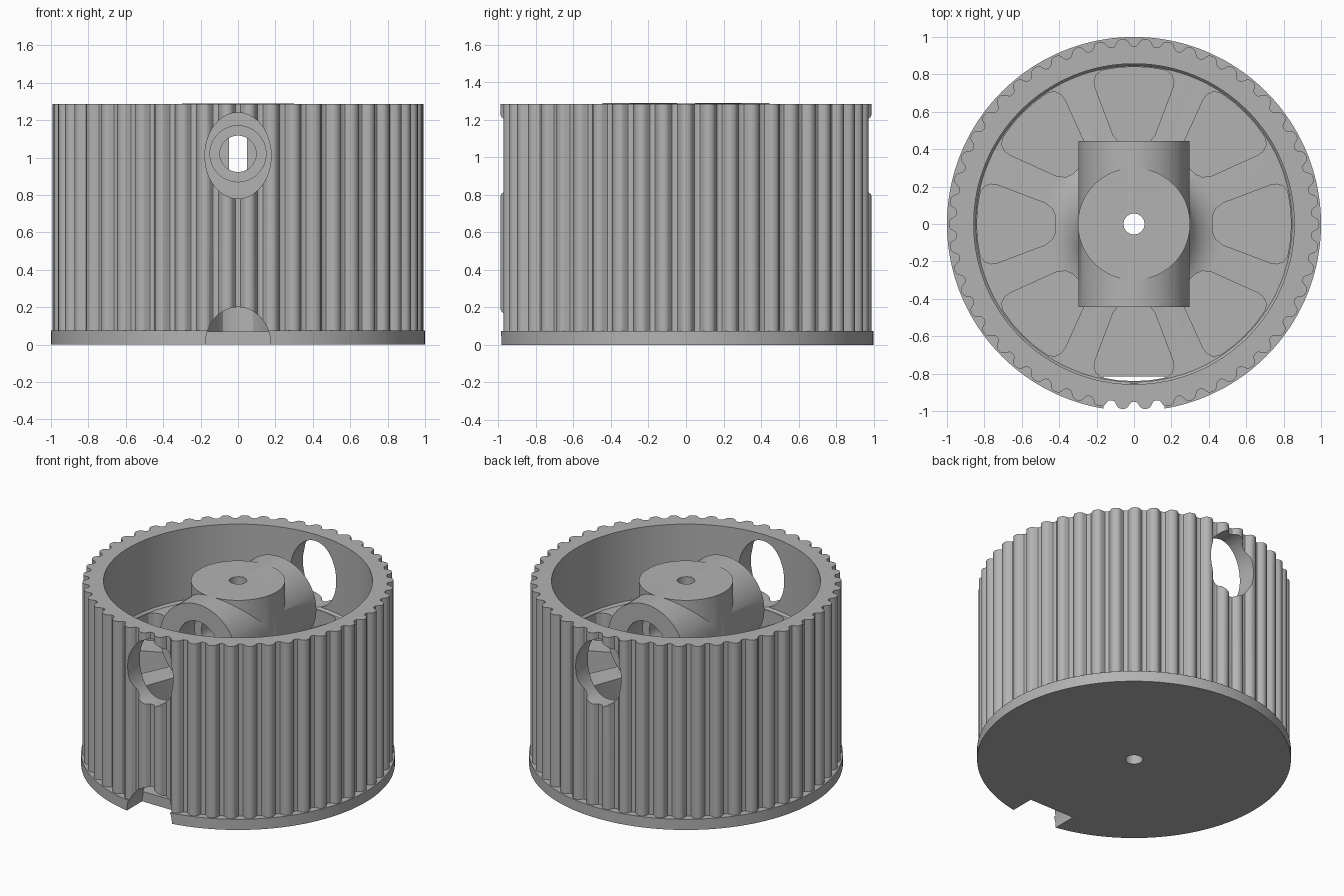
import bpy, bmesh, math
from mathutils import Matrix

if "Cube" in bpy.data.objects:
    bpy.data.objects.remove(bpy.data.objects["Cube"], do_unlink=True)

grey = bpy.data.materials.new("plain grey")
grey.use_nodes = True
grey.diffuse_color = (0.45, 0.45, 0.45, 1)
grey.node_tree.nodes["Principled BSDF"].inputs["Base Color"].default_value = grey.diffuse_color


def to_object(name, bm):
    bmesh.ops.recalc_face_normals(bm, faces=bm.faces)
    mesh = bpy.data.meshes.new(name)
    bm.to_mesh(mesh)
    bm.free()
    mesh.materials.append(grey)
    ob = bpy.data.objects.new(name, mesh)
    bpy.context.scene.collection.objects.link(ob)
    return ob


def prism(name, outline, z0, z1, matrix=Matrix()):
    bm = bmesh.new()
    base = bm.faces.new([bm.verts.new((x, y, z0)) for x, y in outline])
    top = bmesh.ops.extrude_face_region(bm, geom=[base])["geom"]
    bmesh.ops.translate(bm, vec=(0, 0, z1 - z0),
                        verts=[v for v in top if isinstance(v, bmesh.types.BMVert)])
    bm.transform(matrix)
    return to_object(name, bm)


def ellipse(rx, ry, n=64):
    return [(rx * math.cos(i * math.tau / n), ry * math.sin(i * math.tau / n)) for i in range(n)]


def along_y(name, rx, rz, y0, y1, z):
    # horizontal round bar from y0 to y1 at height z
    turn = Matrix.Translation((0, 0, z)) @ Matrix.Rotation(math.pi / 2, 4, "X")
    return prism(name, ellipse(rx, rz), -y1, -y0, turn)


def lathe(name, profile, n=128):
    bm = bmesh.new()
    verts = [bm.verts.new((r, 0, z)) for r, z in profile]
    edges = [bm.edges.new(pair) for pair in zip(verts, verts[1:])]
    bmesh.ops.spin(bm, geom=verts + edges, axis=(0, 0, 1), cent=(0, 0, 0),
                   steps=n, angle=math.tau, use_duplicate=False)
    bmesh.ops.remove_doubles(bm, verts=bm.verts, dist=0.0001)
    return to_object(name, bm)


def combine(target, other, operation):
    other.hide_render = True
    mod = target.modifiers.new("join", "BOOLEAN")
    mod.operation, mod.solver, mod.object = operation, "EXACT", other
    bpy.context.view_layer.objects.active = target
    bpy.ops.object.modifier_apply(modifier=mod.name)
    bpy.data.objects.remove(other, do_unlink=True)


# Toothed belt drum
TEETH = 50
tooth = [(0, 0.95), (0.12, 0.953), (0.2, 0.965), (0.27, 0.98), (0.36, 0.988),
         (0.5, 0.991), (0.64, 0.988), (0.73, 0.98), (0.8, 0.965), (0.88, 0.953)]
outline = []
for i in range(TEETH):
    for t, r in tooth:
        a = (i + t) * math.tau / TEETH - math.pi / 2
        outline.append((r * math.cos(a), r * math.sin(a)))
wheel = prism("toothed_pulley", outline, 0.04, 1.285)

# Bottom flange
combine(wheel, prism("flange", ellipse(1, 1, 160), 0, 0.075), "UNION")

# Open cavity above the web, with a fillet rising to the hub
fillet = [(0.48 - 0.2 * math.sin(a), 0.97 - 0.2 * math.cos(a))
          for a in [k * math.pi / 16 for k in range(9)]]
cavity = [(0, 1.5), (0.857, 1.5), (0.857, 0.785), (0.845, 0.77)] + fillet + [(0, 0.97)]
combine(wheel, lathe("cavity", cavity), "DIFFERENCE")

# Eight deep pockets between the spokes
half = [(0.42, 0.04), (0.435, 0.08), (0.475, 0.112), (0.73, 0.208), (0.765, 0.213),
        (0.795, 0.203), (0.82, 0.175), (0.835, 0.09)]
pocket = half + [(0.84, 0)] + [(x, -y) for x, y in reversed(half)]
for i in range(8):
    spin = Matrix.Rotation(i * math.tau / 8, 4, "Z")
    combine(wheel, prism("pocket", pocket, 0.07, 1.1, spin), "DIFFERENCE")

# Oval access windows front and back, and the notch at the foot
for y0, y1 in ((-1.2, -0.7), (0.7, 1.2)):
    combine(wheel, along_y("window", 0.177, 0.23, y0, y1, 1.01), "DIFFERENCE")
combine(wheel, along_y("notch", 0.175, 0.2, -1.2, -0.815, 0), "DIFFERENCE")

# Hub post and the cross barrel through it
combine(wheel, prism("hub_post", ellipse(0.3, 0.3, 96), 0.6, 1.288), "UNION")
combine(wheel, along_y("cross_barrel", 0.298, 0.298, -0.445, 0.445, 0.992), "UNION")

# Shaft bore and the stepped screw holes
combine(wheel, prism("bore", ellipse(0.056, 0.056, 48), -0.2, 1.5), "DIFFERENCE")
for radius, inner in ((0.15, 0.27), (0.097, 0.03)):
    for y0, y1 in ((-0.6, -inner), (inner, 0.6)):
        combine(wheel, along_y("screw_hole", radius, radius, y0, y1, 1.02), "DIFFERENCE")

bpy.ops.object.select_all(action="DESELECT")
wheel.select_set(True)
bpy.context.view_layer.objects.active = wheel
bpy.ops.object.shade_smooth_by_angle(angle=math.radians(30))
